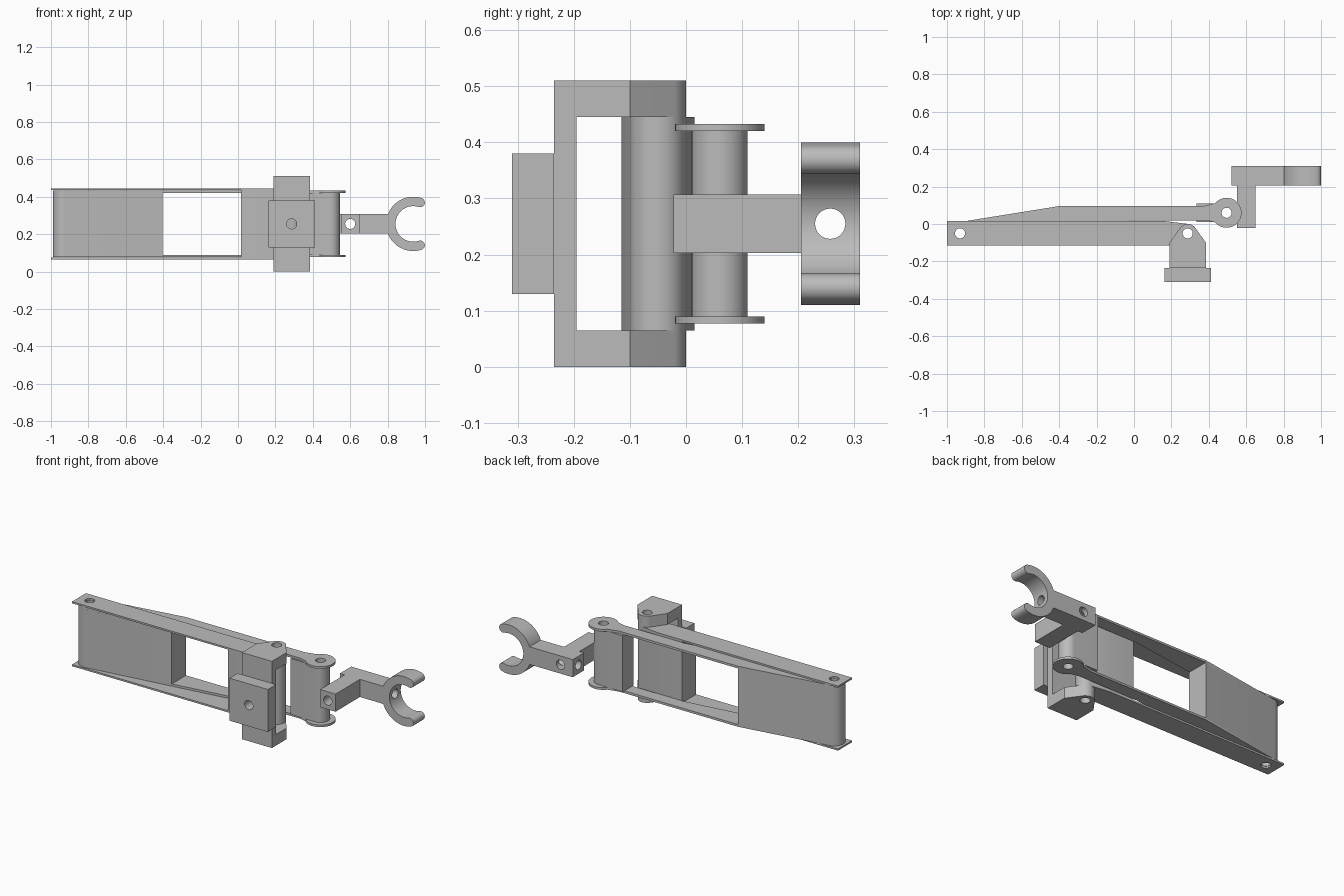
import bpy, bmesh
from math import sin, cos, radians
from mathutils import Matrix, Vector

if "Cube" in bpy.data.objects:
    bpy.data.objects.remove(bpy.data.objects["Cube"])

grey = bpy.data.materials.new("plain grey")
grey.use_nodes = True
GREY = (0.5, 0.5, 0.5, 1)
grey.diffuse_color = GREY
grey.node_tree.nodes["Principled BSDF"].inputs["Base Color"].default_value = GREY

MID = 0.255                  # height of the mirror plane
REAR_PIN = (-0.93, -0.05)
BASE_PIN = (0.287, -0.05)
TIP_PIN = (0.495, 0.06)
BORE = 0.027


def arc(centre, r, start, end, n=20):
    steps = [radians(start + (end - start) * i / n) for i in range(n + 1)]
    return [(centre[0] + r * cos(a), centre[1] + r * sin(a)) for a in steps]


def prism(name, outline, lo, hi, axis="z"):
    """Extrude an outline along z (xy outline) or along y (xz outline)."""
    bm = bmesh.new()
    place = (lambda a, b: (a, b, lo)) if axis == "z" else (lambda a, b: (a, lo, b))
    face = bm.faces.new([bm.verts.new(place(*p)) for p in outline])
    new = bmesh.ops.extrude_face_region(bm, geom=[face])["geom"]
    shift = Vector((0, 0, hi - lo)) if axis == "z" else Vector((0, hi - lo, 0))
    bmesh.ops.translate(bm, vec=shift, verts=[v for v in new if isinstance(v, bmesh.types.BMVert)])
    bmesh.ops.recalc_face_normals(bm, faces=bm.faces)
    mesh = bpy.data.meshes.new(name)
    bm.to_mesh(mesh)
    bm.free()
    mesh.materials.append(grey)
    obj = bpy.data.objects.new(name, mesh)
    bpy.context.collection.objects.link(obj)
    return obj


def box(name, x, y, z):
    return prism(name, [(x[0], y[0]), (x[1], y[0]), (x[1], y[1]), (x[0], y[1])], *z)


def drill(obj, point, axis, length=3):
    """Cut a round bore through the object along an axis."""
    bm = bmesh.new()
    turn = {"x": Matrix.Rotation(radians(90), 4, "Y"),
            "y": Matrix.Rotation(radians(90), 4, "X"), "z": Matrix()}[axis]
    bmesh.ops.create_cone(bm, cap_ends=True, segments=32, radius1=BORE, radius2=BORE,
                          depth=length, matrix=Matrix.Translation(point) @ turn)
    mesh = bpy.data.meshes.new("bore_cutter")
    bm.to_mesh(mesh)
    bm.free()
    cutter = bpy.data.objects.new("bore_cutter", mesh)
    cutter.hide_render = True
    bpy.context.collection.objects.link(cutter)
    mod = obj.modifiers.new("bore", "BOOLEAN")
    mod.operation, mod.solver, mod.object = "DIFFERENCE", "EXACT", cutter
    graph = bpy.context.evaluated_depsgraph_get()
    result = bpy.data.meshes.new_from_object(obj.evaluated_get(graph))
    obj.modifiers.clear()
    obj.data = result
    bpy.data.objects.remove(cutter)


def pair(name, outline, lo, hi, pins):
    """A plate and its mirror image about the middle height."""
    for side, a, b in (("lower", lo, hi), ("upper", 2 * MID - hi, 2 * MID - lo)):
        plate = prism(side + "_" + name, outline, a, b)
        for pin in pins:
            drill(plate, (*pin, MID), "z")


# Main arm: two long plates and a solid barrel block at the base pin
nose = [(0.19, -0.115)] + arc(BASE_PIN, 0.05, -81, 83) + [(0.17, 0.015)]
pair("main_arm_plate", [(-1, -0.115)] + nose + [(-1, 0.015)],
     0.065, 0.075, (REAR_PIN, BASE_PIN))
barrel = prism("main_arm_barrel", [(0.015, -0.115)] + nose + [(0.015, 0.015)], 0.075, 0.435)
drill(barrel, (*BASE_PIN, MID), "z")

# Link arm nested between the main plates
heel = arc(REAR_PIN, 0.06, 99, 278)
pair("link_plate", heel + [(0, 0.02), (0.39, 0.02)] + arc(TIP_PIN, 0.08, -140, 140, 32)
     + [(0.37, 0.095), (-0.405, 0.095)], 0.077, 0.09, (REAR_PIN, TIP_PIN))
block = prism("link_block", heel + [(-0.405, -0.04), (-0.405, 0.095)], 0.09, 0.42)
drill(block, (*REAR_PIN, MID), "z")

# Rounded block on the tip pin
tip = prism("tip_block", [(0.335, 0.01)] + arc(TIP_PIN, 0.05, -90, 90) + [(0.335, 0.11)], 0.09, 0.42)
drill(tip, (*TIP_PIN, MID), "z")

# Base bracket: two lugs, a web and a mounting pad
lug = [(0.19, -0.235), (0.385, -0.235), (0.385, -0.1)] + arc(BASE_PIN, 0.05, 36, 144) + [(0.19, -0.1)]
pair("bracket_lug", lug, 0, 0.065, (BASE_PIN,))
web = box("bracket_web", (0.19, 0.385), (-0.235, -0.195), (0.065, 0.445))
pad = box("mounting_pad", (0.162, 0.412), (-0.31, -0.235), (0.13, 0.38))
for part in (web, pad):
    drill(part, (BASE_PIN[0], -0.25, MID), "y", 0.4)

# Clamp: cranked bar and open ring
bar = prism("clamp_bar", [(0.55, -0.022), (0.65, -0.022), (0.65, 0.205), (0.83, 0.205),
                          (0.83, 0.31), (0.52, 0.31), (0.52, 0.205), (0.55, 0.205)],
            MID - 0.052, MID + 0.052)
drill(bar, (0.6, 0, MID), "y")
drill(bar, (0.6, 0.257, MID), "x")

hub, gap, middle, half = (0.937, MID), 72, 0.12, 0.025
ends = [(hub[0] + middle * cos(radians(a)), hub[1] + middle * sin(radians(a))) for a in (gap, -gap)]
ring_outline = (arc(hub, middle + half, gap, 360 - gap, 48)
                + arc(ends[1], half, -gap, 180 - gap, 10)[1:-1]
                + arc(hub, middle - half, 360 - gap, gap, 48)
                + arc(ends[0], half, gap - 180, gap, 10)[1:-1])
ring = prism("clamp_ring", ring_outline, 0.205, 0.31, "y")
drill(ring, (0.8, 0.257, MID), "x", 0.3)

# Smooth the round surfaces, keep edges sharp
bpy.ops.object.select_all(action="DESELECT")
for obj in bpy.context.collection.objects:
    if obj.type == "MESH" and obj.data.materials and obj.data.materials[0] == grey:
        obj.select_set(True)
        bpy.context.view_layer.objects.active = obj
bpy.ops.object.shade_smooth_by_angle(angle=radians(30))
